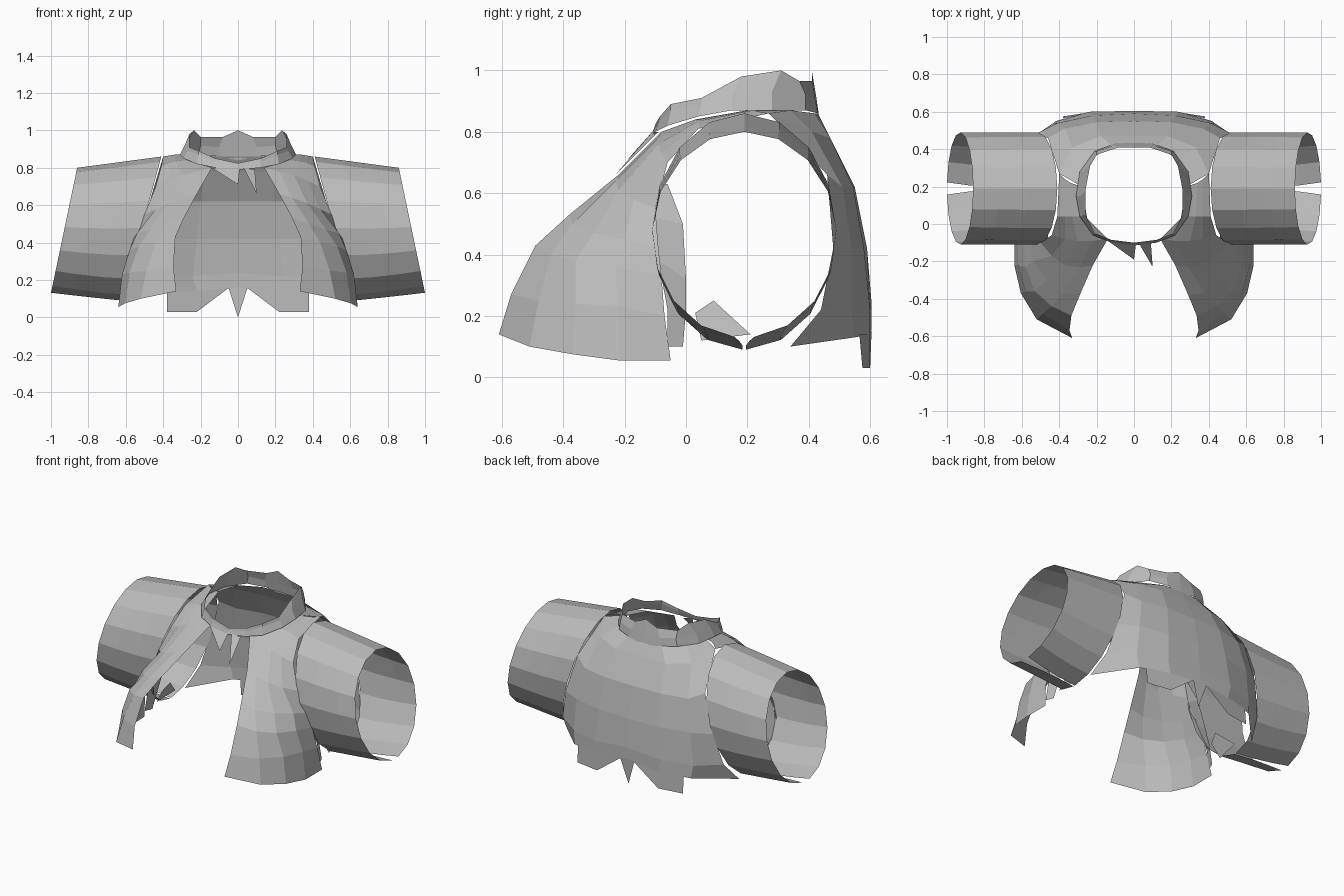
import bpy, math

fabric = bpy.data.materials.new("grey_fabric")
fabric.diffuse_color = (0.5, 0.5, 0.5, 1)


def make(name, verts, faces, mirror=True):
    me = bpy.data.meshes.new(name)
    me.from_pydata(verts, [], faces)
    me.materials.append(fabric)
    ob = bpy.data.objects.new(name, me)
    bpy.context.collection.objects.link(ob)
    if mirror:
        m = ob.modifiers.new("Mirror", 'MIRROR')
        m.use_mirror_merge = True
        m.merge_threshold = 0.002
    return ob


def sheet(name, rows, mirror=True):
    """Cloth panel lofted through rows of points."""
    n = len(rows[0])
    verts = [p for r in rows for p in r]
    faces = [(i * n + j, i * n + j + 1, (i + 1) * n + j + 1, (i + 1) * n + j)
             for i in range(len(rows) - 1) for j in range(n - 1)]
    return make(name, verts, faces, mirror)


def scrap(name, pts, mirror=True):
    """Single loose cloth piece."""
    return make(name, pts, [tuple(range(len(pts)))], mirror)


# Back panel: centre seam to armhole, collar down to hem
sheet("back_panel", [
    [(0, .43, .86), (.12, .42, .86), (.24, .34, .87), (.28, .20, .87)],
    [(0, .47, .78), (.18, .47, .78), (.33, .41, .80), (.40, .27, .86)],
    [(0, .55, .62), (.20, .545, .62), (.37, .51, .62), (.46, .46, .66)],
    [(0, .59, .42), (.22, .58, .42), (.41, .54, .42), (.53, .48, .42)],
    [(0, .605, .24), (.24, .60, .22), (.43, .54, .21), (.58, .44, .22)],
    [(0, .605, .16), (.22, .60, .14), (.42, .55, .13), (.62, .34, .10)],
])
# Hem tabs and centre point of the back
scrap("hem_tab", [(.05, .605, .157), (.22, .60, .03), (.38, .575, .03),
                  (.38, .565, .14), (.22, .60, .142)])
scrap("hem_point", [(-.05, .605, .157), (0, .59, 0), (.05, .605, .157), (0, .605, .17)], False)

# Open front flap: shoulder to hem, front edge to armhole
sheet("front_flap", [
    [(.28, .20, .87), (.31, .21, .87), (.34, .22, .87), (.37, .24, .865), (.40, .27, .86)],
    [(.25, .03, .84), (.29, .04, .84), (.33, .04, .835), (.37, .04, .825), (.41, .04, .81)],
    [(.14, -.08, .80), (.22, -.09, .78), (.30, -.09, .76), (.37, -.08, .73), (.44, -.06, .70)],
    [(.22, -.22, .66), (.29, -.23, .64), (.37, -.22, .61), (.44, -.17, .58), (.50, -.10, .55)],
    [(.29, -.38, .53), (.38, -.37, .50), (.47, -.30, .47), (.54, -.20, .45), (.56, -.09, .42)],
    [(.335, -.49, .43), (.44, -.44, .40), (.53, -.36, .38), (.58, -.23, .36), (.59, -.08, .33)],
    [(.345, -.57, .27), (.49, -.48, .25), (.58, -.36, .24), (.62, -.22, .23), (.62, -.07, .20)],
    [(.33, -.61, .14), (.52, -.51, .10), (.605, -.37, .075), (.64, -.22, .055), (.64, -.05, .055)],
])

# Side strip and loose pieces under the arm
sheet("side_strip", [
    [(.46, -.08, .63), (.46, -.06, .63)],
    [(.50, -.10, .52), (.50, -.01, .50)],
    [(.57, -.09, .38), (.55, 0, .32)],
    [(.61, -.06, .22), (.58, 0, .22)],
    [(.63, -.06, .10), (.61, -.01, .10)],
])
scrap("underarm_piece", [(.57, .03, .21), (.55, .09, .25), (.60, .21, .14), (.62, .05, .12)])

# Sleeve: slanted tube with a seam that opens towards the cuff
rows = []
SIDES = 16
for s in (0, .35, .7, 1):
    cz, rz = .475 - .01 * s, .385 - .05 * s
    gap = .02 + .09 * max(0, s - .5) * 2
    row = []
    for k in range(SIDES + 1):
        t = math.pi + gap + (2 * math.pi - 2 * gap) * k / SIDES
        c = math.cos(t)
        drop = (1 - c) / 2                      # 0 at the top, 1 underneath
        x0, x1 = .41 + .21 * drop, .86 + .14 * drop
        row.append((x0 + (x1 - x0) * s, .19 + .30 * math.sin(t), cz + rz * c))
    rows.append(row)
sheet("sleeve", rows)

# Collar: low band in front, standing high behind
sheet("collar", [
    [(0, -.115, .79), (.12, -.10, .80), (.22, -.06, .82), (.29, .04, .85), (.31, .15, .87),
     (.29, .28, .87), (.21, .39, .87), (.10, .43, .86), (0, .435, .84)],
    [(0, -.105, .81), (.12, -.09, .83), (.21, -.05, .87), (.27, .05, .89), (.285, .15, .92),
     (.27, .28, .93), (.20, .39, .92), (.10, .42, .91), (0, .425, .91)],
    [(0, -.10, .825), (.12, -.085, .85), (.21, -.05, .89), (.26, .05, .91), (.26, .18, .98),
     (.235, .31, 1.0), (.20, .37, .965), (.08, .41, .965), (0, .41, 1.0)],
])
# Pointed scraps hanging under the front of the collar
scrap("collar_point_right", [(.03, -.11, .80), (.10, -.23, .66), (.09, -.10, .79)], False)
scrap("collar_point_left", [(-.14, -.09, .80), (0, -.19, .71), (.01, -.11, .80)], False)
